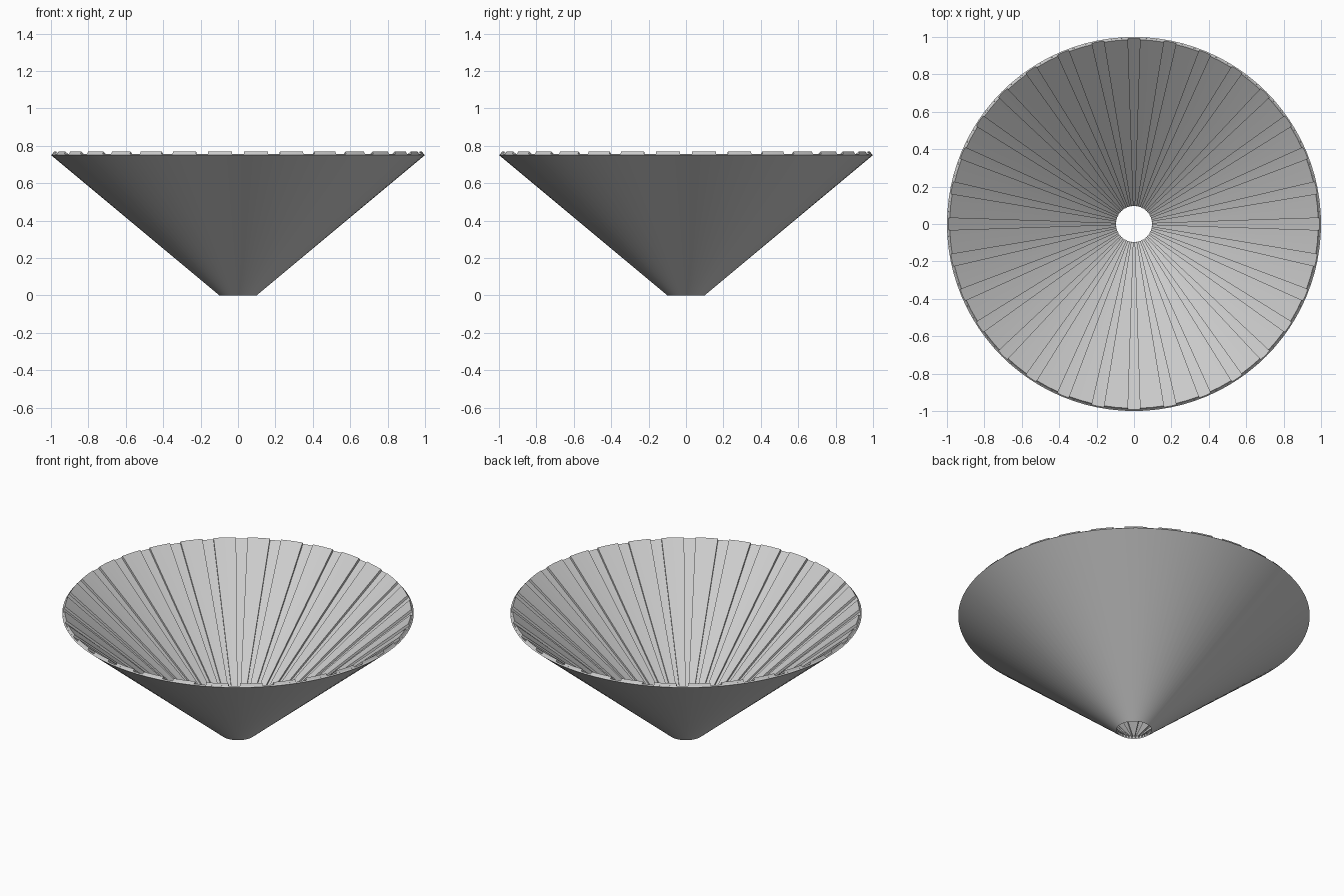
import bpy, bmesh, math

if "Cube" in bpy.data.objects:
    bpy.data.objects.remove(bpy.data.objects["Cube"])

SEG = 96          # segments of the full circle
STEP = 2 * math.pi / SEG


def sweep(bm, profile, start, count, closed):
    """Turn a closed (radius, z) profile about z through count segments."""
    n = len(profile)
    rings = []
    for i in range(count if closed else count + 1):
        a = start + i * STEP
        rings.append([bm.verts.new((r * math.cos(a), r * math.sin(a), z)) for r, z in profile])
    for i in range(count):
        p, q = rings[i], rings[(i + 1) % len(rings)]
        for j in range(n):
            k = (j + 1) % n
            bm.faces.new((p[j], q[j], q[k], p[k]))
    if not closed:
        bm.faces.new(rings[0])
        bm.faces.new(rings[-1][::-1])


def finish(bm, name):
    bmesh.ops.recalc_face_normals(bm, faces=bm.faces)
    mesh = bpy.data.meshes.new(name)
    bm.to_mesh(mesh)
    bm.free()
    obj = bpy.data.objects.new(name, mesh)
    bpy.context.collection.objects.link(obj)
    bpy.ops.object.select_all(action='DESELECT')
    obj.select_set(True)
    bpy.context.view_layer.objects.active = obj
    bpy.ops.object.shade_smooth_by_angle(angle=math.radians(30))


# Thin conical shell, open at both ends
bm = bmesh.new()
sweep(bm, [(0.1, 0.0), (1.0, 0.75), (0.993, 0.756), (0.097, 0.006)], 0, SEG, True)
finish(bm, "funnel_shell")

# Raised wedge strips lining the inside, with narrow grooves between them
bm = bmesh.new()
for i in range(SEG // 3):
    sweep(bm, [(0.097, 0.006), (0.993, 0.756), (0.985, 0.768), (0.096, 0.016)],
          (3 * i + 0.5) * STEP, 2, False)
finish(bm, "inner_strips")
